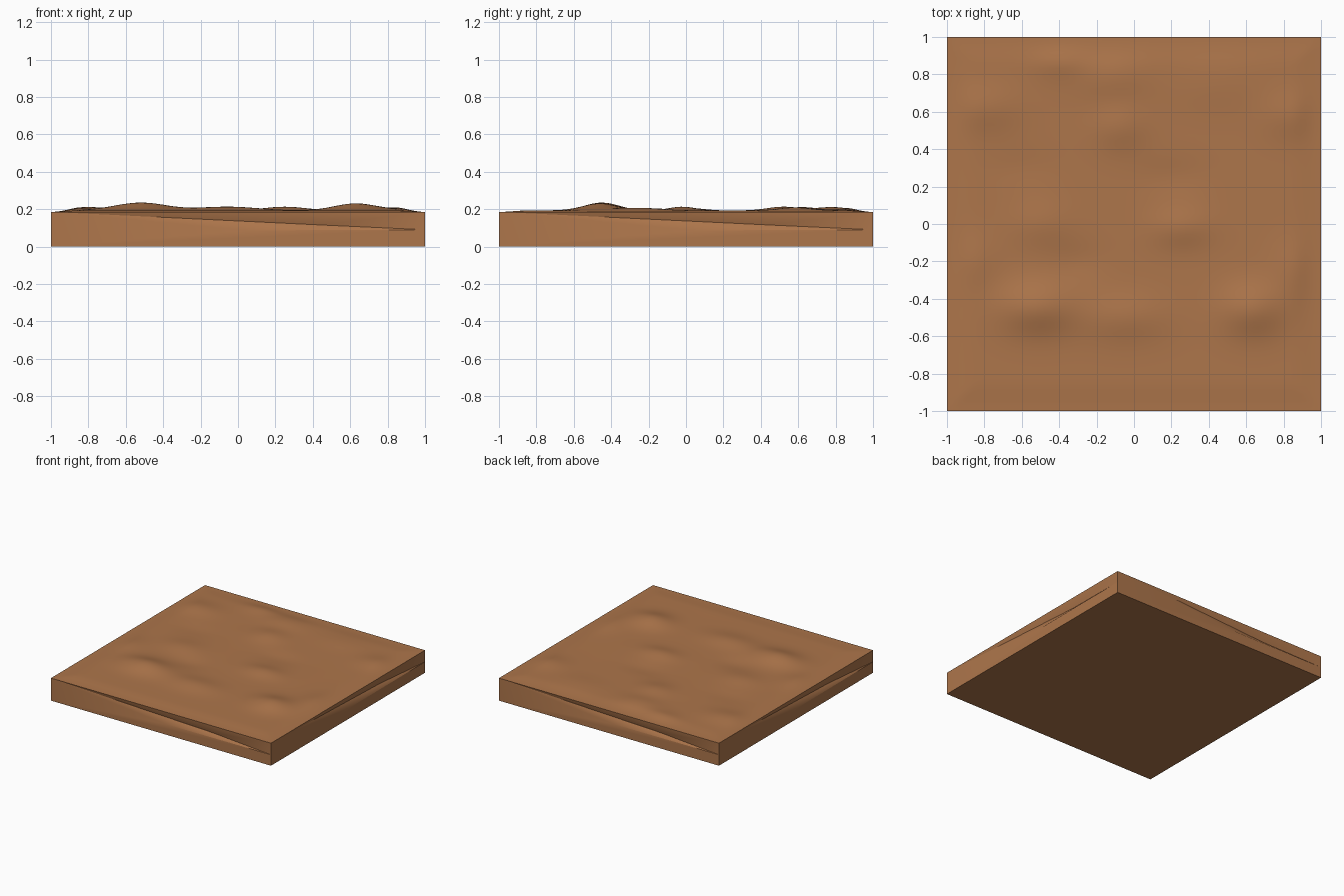
import bpy, bmesh, math
from mathutils import Vector, Matrix

if "Cube" in bpy.data.objects:
    bpy.data.objects.remove(bpy.data.objects["Cube"])

N = 72          # grid cells per side
RIM = 0.185     # height of the straight top edge

# Hills and hollows: x, y, height, radius x, radius y
HILLS = [
    (-0.52, -0.45, 0.042, 0.20, 0.13), (0.63, -0.46, 0.038, 0.16, 0.13),
    (-0.05, -0.50, 0.020, 0.22, 0.12), (0.25, -0.02, 0.020, 0.16, 0.10),
    (-0.12, 0.78, 0.018, 0.18, 0.12), (-0.08, 0.52, 0.020, 0.14, 0.12),
    (-0.80, 0.62, 0.018, 0.18, 0.12), (0.85, 0.58, 0.016, 0.16, 0.12),
    (0.85, -0.25, 0.014, 0.12, 0.16), (-0.50, 0.00, 0.014, 0.16, 0.12),
    (-0.40, 0.88, 0.014, 0.14, 0.10), (0.45, 0.75, 0.008, 0.25, 0.14),
    (-0.85, -0.20, 0.012, 0.12, 0.14), (0.20, 0.25, -0.008, 0.18, 0.10),
    (-0.30, -0.20, -0.008, 0.14, 0.10), (-0.60, 0.30, -0.005, 0.18, 0.10),
]


def height(x, y):
    edge = min(1.0, (1 - max(abs(x), abs(y))) / 0.16)
    fade = edge * edge * (3 - 2 * edge)
    h = 0.008
    for cx, cy, a, rx, ry in HILLS:
        h += a * math.exp(-((x - cx) / rx) ** 2 - ((y - cy) / ry) ** 2)
    return RIM + fade * h


bm = bmesh.new()

# Bumpy top surface
bmesh.ops.create_grid(bm, x_segments=N, y_segments=N, size=1)
for v in bm.verts:
    v.co.z = height(v.co.x, v.co.y)

# Four side walls, each with a shallow undercut beneath the rim
for k in range(4):
    turn = Matrix.Rotation(k * math.pi / 2, 3, 'Z')

    def add(x, y, z):
        return bm.verts.new(turn @ Vector((x, y, z)))

    low_a, low_b = add(-1, -1, 0), add(1, -1, 0)
    top_a, top_b = add(-1, -1, RIM), add(1, -1, RIM)
    bend, end = add(0.05, -1, 0.086), add(1, -1, 0.09)
    dent = add(0.45, -0.975, 0.115)
    bm.faces.new((low_a, low_b, end, bend, top_a))
    for a, b in ((top_a, bend), (bend, end), (end, top_b), (top_b, top_a)):
        bm.faces.new((a, b, dent))

# Flat underside
bm.faces.new([bm.verts.new((x, y, 0)) for x, y in ((-1, -1), (-1, 1), (1, 1), (1, -1))])

bmesh.ops.remove_doubles(bm, verts=bm.verts, dist=0.0001)
mesh = bpy.data.meshes.new("ground_slab")
bm.to_mesh(mesh)
bm.free()
slab = bpy.data.objects.new("ground_slab", mesh)
bpy.context.collection.objects.link(slab)

# Brown earth
earth = bpy.data.materials.new("earth")
earth.diffuse_color = (0.42, 0.18, 0.07, 1)
earth.use_nodes = True
earth.node_tree.nodes["Principled BSDF"].inputs["Base Color"].default_value = earth.diffuse_color
mesh.materials.append(earth)

bpy.context.view_layer.objects.active = slab
slab.select_set(True)
bpy.ops.object.shade_smooth_by_angle(angle=math.radians(35))
